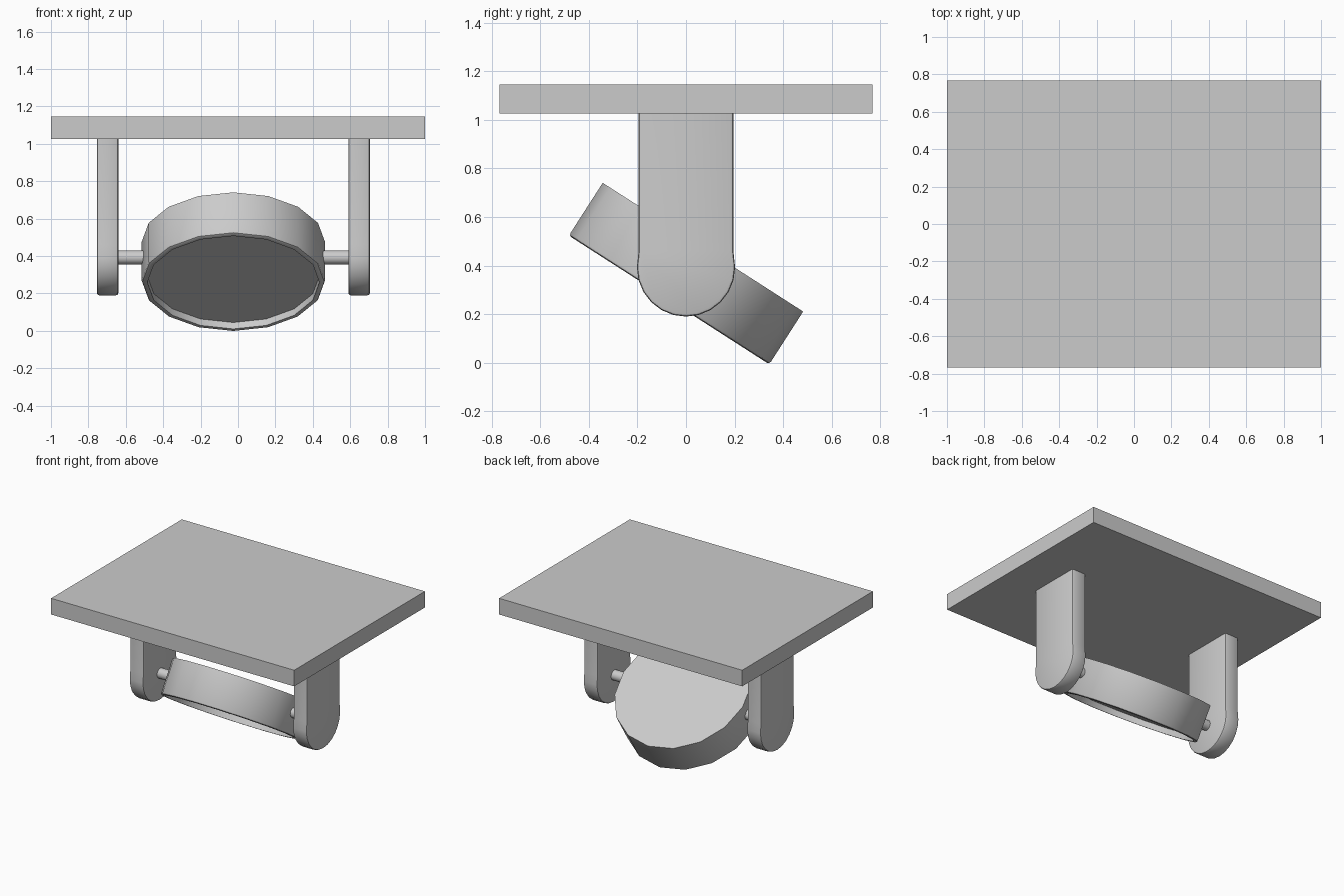
import bpy, bmesh, math

if "Cube" in bpy.data.objects:
    bpy.data.objects.remove(bpy.data.objects["Cube"])

CX = -0.025      # lamp and brackets sit slightly left of the plate centre
PIVOT_Z = 0.392


def finish(name, bm, smooth=True):
    bmesh.ops.recalc_face_normals(bm, faces=bm.faces)
    mesh = bpy.data.meshes.new(name)
    bm.to_mesh(mesh)
    bm.free()
    obj = bpy.data.objects.new(name, mesh)
    bpy.context.collection.objects.link(obj)
    if smooth:
        bpy.ops.object.select_all(action='DESELECT')
        obj.select_set(True)
        bpy.context.view_layer.objects.active = obj
        bpy.ops.object.shade_smooth_by_angle(angle=math.radians(35))
    return obj


def lathe(name, profile, sides):
    # profile runs from axis to axis as (radius, z)
    bm = bmesh.new()
    rings = []
    for r, z in profile:
        if r == 0:
            rings.append([bm.verts.new((0, 0, z))] * sides)
        else:
            rings.append([bm.verts.new((r * math.cos(math.tau * i / sides),
                                        r * math.sin(math.tau * i / sides), z))
                          for i in range(sides)])
    for a, b in zip(rings, rings[1:]):
        for i in range(sides):
            j = (i + 1) % sides
            bm.faces.new(list(dict.fromkeys((a[i], a[j], b[j], b[i]))))
    return finish(name, bm)


# ceiling plate
bm = bmesh.new()
bmesh.ops.create_cube(bm, size=1)
bmesh.ops.scale(bm, vec=(2, 1.536, 0.12), verts=bm.verts)
plate = finish("mounting_plate", bm, smooth=False)
plate.location.z = 1.085


# round-ended bracket with softened rims
def bracket(name, x):
    bm = bmesh.new()
    t, r, n = 0.115, 0.202, 12
    pts = [(-0.195, 1.03), (-0.195, 0.46)]
    pts += [(-r * math.cos(math.pi * i / n), PIVOT_Z - r * math.sin(math.pi * i / n))
            for i in range(n + 1)]
    pts += [(0.195, 0.46), (0.195, 1.03)]
    face = bm.faces.new([bm.verts.new((x - t / 2, y, z)) for y, z in pts])
    ext = bmesh.ops.extrude_face_region(bm, geom=[face], use_keep_orig=True)
    bmesh.ops.translate(bm, vec=(t, 0, 0),
                        verts=[v for v in ext['geom'] if isinstance(v, bmesh.types.BMVert)])
    bmesh.ops.recalc_face_normals(bm, faces=bm.faces)
    rims = [e for e in bm.edges
            if abs(e.verts[0].co.x - e.verts[1].co.x) < 1e-5
            and min(v.co.z for v in e.verts) < 1.0]
    bmesh.ops.bevel(bm, geom=rims, offset=0.012, segments=2, profile=0.5, affect='EDGES')
    finish(name, bm)


for side, label in ((-1, "left"), (1, "right")):
    bracket(label + "_bracket", CX + side * 0.6725)
    # pivot pin from bracket into the lamp body
    pin = lathe(label + "_pivot_pin",
                [(0, -0.11), (0.0375, -0.11), (0.0375, 0.11), (0, 0.11)], 16)
    pin.rotation_euler = (0, math.pi / 2, 0)
    pin.location = (CX + side * 0.55, 0, PIVOT_Z)

# tilted drum lamp with recessed lens
lamp = lathe("lamp_drum",
             [(0, 0.129), (0.49, 0.129), (0.49, -0.117), (0.486, -0.125), (0.478, -0.129),
              (0.46, -0.129), (0.46, -0.088), (0, -0.088)], 16)
lamp.rotation_euler = (math.radians(-32.7), 0, 0)
lamp.location = (CX, 0, 0.367)
